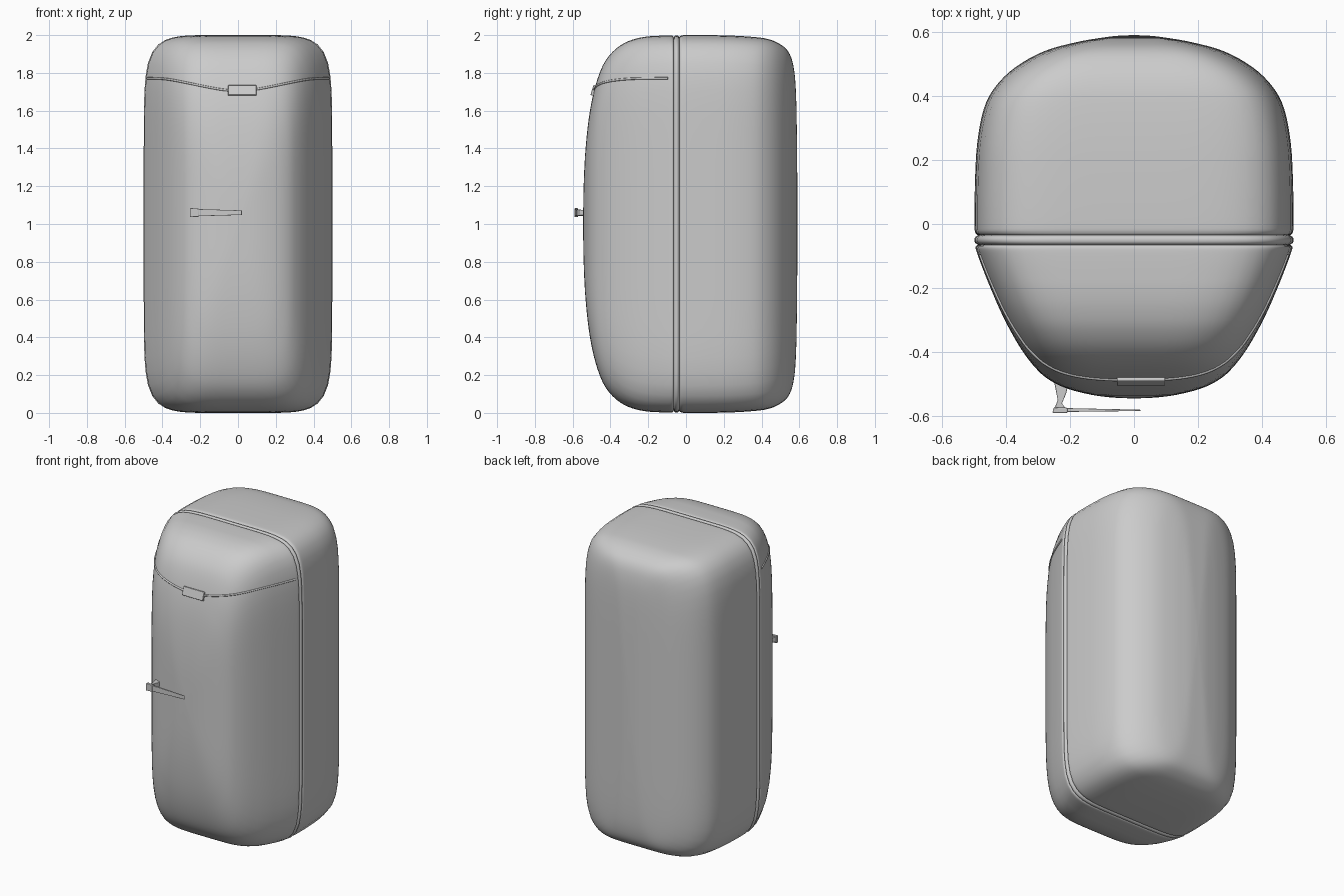
import bpy, bmesh, math
from mathutils import Vector
from mathutils.bvhtree import BVHTree

if "Cube" in bpy.data.objects:
    bpy.data.objects.remove(bpy.data.objects["Cube"])


def finish(bm, name, angle=35, bevel=0):
    bmesh.ops.recalc_face_normals(bm, faces=bm.faces)
    me = bpy.data.meshes.new(name)
    bm.to_mesh(me)
    bm.free()
    ob = bpy.data.objects.new(name, me)
    bpy.context.collection.objects.link(ob)
    bpy.ops.object.select_all(action='DESELECT')
    bpy.context.view_layer.objects.active = ob
    ob.select_set(True)
    if bevel:
        m = ob.modifiers.new("bevel", 'BEVEL')
        m.width, m.segments = bevel, 2
    bpy.ops.object.shade_smooth_by_angle(angle=math.radians(angle))
    return ob


def smooth_path(pts, steps):
    # Catmull-Rom through the section table
    p = [Vector(q) for q in pts]
    p = [p[0]] + p + [p[-1]]
    out = []
    for i in range(1, len(p) - 2):
        a, b, c, d = p[i - 1:i + 3]
        for k in range(steps):
            t = k / steps
            out.append(0.5 * (2 * b + (c - a) * t + (2 * a - 5 * b + 4 * c - d) * t * t
                              + (3 * b - a - 3 * c + d) * t ** 3))
    return out + [p[-1]]


def radius(c, s, n, m):
    # where a ray from the centre meets |x|^n + |z|^m = 1
    lo, hi = 0.5, 2.0
    for _ in range(24):
        r = (lo + hi) / 2
        if abs(r * c) ** n + abs(r * s) ** m < 1:
            lo = r
        else:
            hi = r
    return lo


def loft(name, sections, n_end, m_end, steps=4, segs=112):
    # sections: (y, half width, half height) of rounded rectangles
    bm = bmesh.new()
    rings = []
    for y, a, b in smooth_path(sections, steps):
        f = min(1, max(0, (1 - a / 0.5) / 0.5))
        n, m = 6 + (n_end - 6) * f, 9 + (m_end - 9) * f
        ring = []
        for i in range(segs):
            t = math.tau * i / segs
            c, s = math.cos(t), math.sin(t)
            r = radius(c, s, n, m)
            ring.append(bm.verts.new((a * r * c, y, 1 + b * r * s)))
        rings.append(ring)
    for p, q in zip(rings, rings[1:]):
        for i in range(segs):
            j = (i + 1) % segs
            bm.faces.new((p[i], p[j], q[j], q[i]))
    bm.faces.new(rings[0])
    bm.faces.new(rings[-1])
    return finish(bm, name)


def prism(name, outline, bevel):
    # outline: (x, y, half height) around the handle level
    bm = bmesh.new()
    lo = [bm.verts.new((x, y, 1.06 - h)) for x, y, h in outline]
    hi = [bm.verts.new((x, y, 1.06 + h)) for x, y, h in outline]
    bm.faces.new(lo)
    bm.faces.new(hi)
    for i in range(len(lo)):
        j = (i + 1) % len(lo)
        bm.faces.new((lo[i], lo[j], hi[j], hi[i]))
    return finish(bm, name, 40, bevel)


# cabinet behind the seam
loft("cabinet", [(-.035, .488, .99), (-.026, .496, .997), (0, .498, 1), (.12, .497, 1),
                 (.25, .49, .997), (.36, .469, .99), (.43, .432, .98), (.49, .37, .957),
                 (.54, .28, .915), (.568, .18, .84), (.582, .10, .70),
                 (.588, .05, .40), (.59, .003, .02)], 5, 7)

# bulging door
door = loft("door", [(-.065, .488, .99), (-.073, .495, .997), (-.10, .487, .998),
                     (-.156, .466, .996), (-.21, .444, .992), (-.27, .418, .98),
                     (-.33, .388, .956), (-.39, .353, .91), (-.44, .316, .84),
                     (-.48, .275, .73), (-.51, .22, .59), (-.53, .15, .42),
                     (-.541, .08, .23), (-.545, .004, .012)], 4, 5)

# door seal
loft("door_seal", [(-.066, .484, .986), (-.060, .495, .996), (-.050, .499, .999),
                   (-.040, .495, .996), (-.034, .484, .986)], 6, 9, 2)

# thin trim line laid on the door surface
bm = bmesh.new()
bm.from_mesh(door.data)
tree = BVHTree.FromBMesh(bm)
bm.free()
cu = bpy.data.curves.new("trim", 'CURVE')
cu.dimensions = '3D'
cu.bevel_depth = .006
cu.bevel_resolution = 2
cu.use_fill_caps = True
pts = []
for i in range(65):
    t = math.radians(3 + 174 * i / 64)
    d = Vector((math.cos(t), -math.sin(t), 0))
    z = 1.705 + .066 * math.sin(min(1, abs(d.x)) * math.pi / 2) ** 2
    start = Vector((0, -.07, z)) + d * 2
    hit = tree.ray_cast(start, -d)[0]
    if hit:
        pts.append(hit)
sp = cu.splines.new('POLY')
sp.points.add(len(pts) - 1)
for p, q in zip(sp.points, pts):
    p.co = (*q, 1)
tmp = bpy.data.objects.new("trim_path", cu)
bpy.context.collection.objects.link(tmp)
bm = bmesh.new()
bm.from_mesh(bpy.data.meshes.new_from_object(tmp.evaluated_get(bpy.context.evaluated_depsgraph_get())))
bpy.data.objects.remove(tmp)
finish(bm, "door_trim", 60)

# blank plate in the middle of the trim
bm = bmesh.new()
bmesh.ops.create_cube(bm, size=1)
bmesh.ops.scale(bm, vec=(.15, .018, .055), verts=bm.verts)
plate = finish(bm, "trim_plate", 40, .003)
hit = tree.ray_cast(Vector((.022, -2, 1.707)), Vector((0, 1, 0)))[0]
plate.location = (.022, hit.y - .003, 1.707)
plate.rotation_euler.x = math.radians(-18)

# latch handle: neck, head and tapering lever
prism("handle_neck", [(-.25, -.49, .016), (-.203, -.49, .016), (-.212, -.53, .015),
                      (-.225, -.56, .015), (-.213, -.577, .018), (-.25, -.58, .018),
                      (-.238, -.55, .015)], .002)
prism("handle_head", [(-.255, -.59, .024), (-.208, -.59, .022),
                      (-.208, -.574, .022), (-.25, -.572, .024)], .003)
prism("handle_lever", [(-.215, -.587, .019), (.02, -.584, .012),
                       (.02, -.580, .012), (-.215, -.575, .019)], .001)
